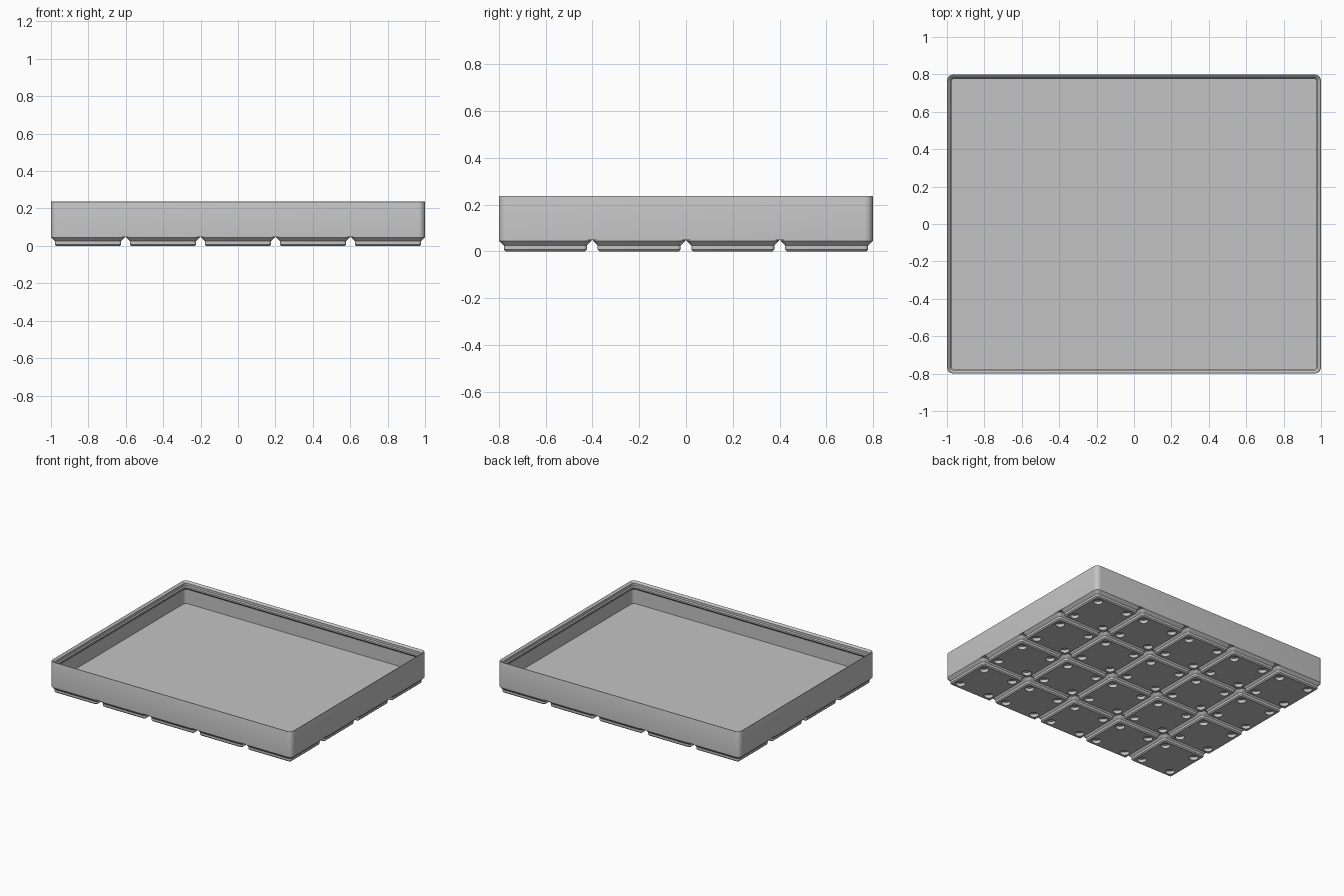
import bpy, bmesh, math

MM = 2 / 209.5          # one millimetre in model units
COLS, ROWS = 5, 4       # feet across and deep
PITCH = 42.0
CORNER = 3.75           # outer corner radius
STEPS = 8               # segments per rounded corner

if "Cube" in bpy.data.objects:
    bpy.data.objects.remove(bpy.data.objects["Cube"], do_unlink=True)

grey = bpy.data.materials.new("light_grey_plastic")
grey.use_nodes = True
colour = (0.55, 0.55, 0.55, 1)
grey.diffuse_color = colour
grey.node_tree.nodes["Principled BSDF"].inputs["Base Color"].default_value = colour


def rounded_ring(bm, width, depth, inset, z):
    """Rounded rectangle of vertices, inset from the outer outline."""
    r = CORNER - inset
    cx, cy = width / 2 - CORNER, depth / 2 - CORNER
    ring = []
    for k, (sx, sy) in enumerate([(1, 1), (-1, 1), (-1, -1), (1, -1)]):
        for i in range(STEPS + 1):
            a = math.pi / 2 * (k + i / STEPS)
            ring.append(bm.verts.new(((sx * cx + r * math.cos(a)) * MM,
                                      (sy * cy + r * math.sin(a)) * MM, z * MM)))
    return ring


def make_object(name, bm):
    bmesh.ops.recalc_face_normals(bm, faces=bm.faces)
    mesh = bpy.data.meshes.new(name)
    bm.to_mesh(mesh)
    bm.free()
    mesh.materials.append(grey)
    obj = bpy.data.objects.new(name, mesh)
    bpy.context.collection.objects.link(obj)
    return obj


def loft(name, width, depth, profile):
    """Closed solid through (inset, height) rings, capped at both ends."""
    bm = bmesh.new()
    rings = [rounded_ring(bm, width, depth, *p) for p in profile]
    for low, high in zip(rings, rings[1:]):
        n = len(low)
        for i in range(n):
            j = (i + 1) % n
            bm.faces.new((low[i], low[j], high[j], high[i]))
    bm.faces.new(rings[0])
    bm.faces.new(rings[-1])
    return make_object(name, bm)


def activate(obj):
    bpy.ops.object.select_all(action="DESELECT")
    obj.select_set(True)
    bpy.context.view_layer.objects.active = obj


# Tray: outer wall, rounded rim, stepped stacking lip, undercut, inner wall, floor
tray = loft("tray", COLS * PITCH - 0.5, ROWS * PITCH - 0.5, [
    (0, 5), (0, 24.4), (0.1, 24.7), (0.3, 24.8), (0.6, 24.75),
    (1.9, 23.5), (1.9, 21.7), (2.6, 21), (2.6, 19.8),
    (0.95, 18.15), (0.95, 7)])

# One stepped foot
feet = loft("feet", PITCH - 0.5, PITCH - 0.5, [
    (2.95, 0), (2.15, 0.8), (2.15, 2.6), (0, 4.75), (0, 5)])

# Four round magnet pockets cut into its underside
bm = bmesh.new()
for sx in (-1, 1):
    for sy in (-1, 1):
        made = bmesh.ops.create_cone(bm, cap_ends=True, segments=32, radius1=3.25 * MM,
                                     radius2=3.25 * MM, depth=3.4 * MM)
        bmesh.ops.translate(bm, verts=made["verts"],
                            vec=(13 * sx * MM, 13 * sy * MM, 0.7 * MM))
cutter = make_object("pocket_cutter", bm)
cutter.hide_render = True
cut = feet.modifiers.new("pockets", "BOOLEAN")
cut.operation = "DIFFERENCE"
cut.solver = "EXACT"
cut.object = cutter
activate(feet)
bpy.ops.object.modifier_apply(modifier=cut.name)
bpy.data.objects.remove(cutter, do_unlink=True)

for obj in (tray, feet):
    activate(obj)
    bpy.ops.object.shade_smooth_by_angle(angle=math.radians(30))

# Repeat the foot over the whole underside
feet.location = (-(COLS - 1) / 2 * PITCH * MM, -(ROWS - 1) / 2 * PITCH * MM, 0)
for name, count, step in (("across", COLS, (PITCH * MM, 0, 0)),
                          ("deep", ROWS, (0, PITCH * MM, 0))):
    array = feet.modifiers.new(name, "ARRAY")
    array.count = count
    array.use_relative_offset = False
    array.use_constant_offset = True
    array.constant_offset_displace = step
